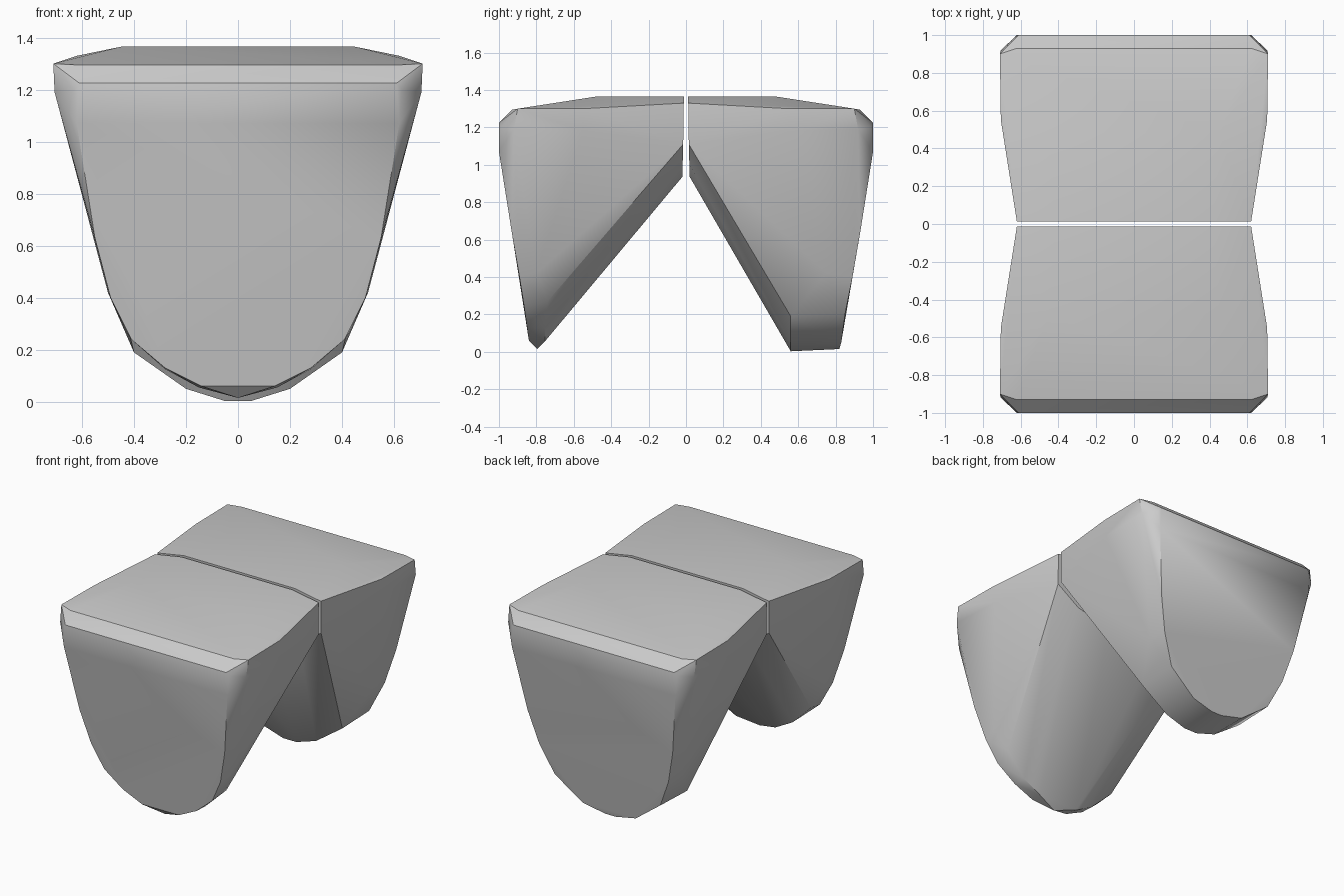
import bpy
import bmesh
import math

# Remove the default cube only
default_cube = bpy.data.objects.get("Cube")
if default_cube:
    bpy.data.objects.remove(default_cube, do_unlink=True)

# Single stone grey colour
grey = bpy.data.materials.new("stone_grey")
grey.use_nodes = True
tone = (0.6, 0.6, 0.6, 1.0)
grey.diffuse_color = tone
shader = next(n for n in grey.node_tree.nodes if n.type == 'BSDF_PRINCIPLED')
shader.inputs["Base Color"].default_value = tone
shader.inputs["Roughness"].default_value = 0.7

# Half cross-sections as (half width, distance from the seam, height)
crown = [(0.42, 0.012, 1.365), (0.45, 0.48, 1.365)]
shoulder = [(0.62, 0.012, 1.33), (0.705, 0.55, 1.3),
            (0.71, 0.9, 1.3), (0.62, 0.93, 1.295)]
outer_rim = [(0.61, 1.0, 1.225), (0.63, 0.99, 1.2), (0.705, 0.92, 1.19),
             (0.7, 0.55, 1.18), (0.62, 1.0, 1.07)]
outer_face = [(0.55, 0.93, 0.63), (0.49, 0.89, 0.4)]
seam_face = [(0.62, 0.015, 1.11), (0.45, 0.018, 1.0), (0.2, 0.02, 0.935)]
body = crown + shoulder + outer_rim + outer_face + seam_face

# Front leg narrows to a rounded edge; back leg ends in a flat sole
front_foot = [(0.5, 0.8, 0.42), (0.43, 0.74, 0.27), (0.41, 0.865, 0.24),
              (0.28, 0.85, 0.13), (0.14, 0.84, 0.06), (0.28, 0.755, 0.125),
              (0.15, 0.755, 0.055), (0.0, 0.795, 0.015)]
back_foot = [(0.5, 0.75, 0.42), (0.4, 0.56, 0.19), (0.4, 0.85, 0.2),
             (0.2, 0.56, 0.05), (0.2, 0.83, 0.05),
             (0.05, 0.56, 0.003), (0.04, 0.82, 0.015)]


def build_half(name, points, direction):
    """Wrap the mirrored section points in one convex solid."""
    bm = bmesh.new()
    for half_width, distance, height in points:
        for side in ({-1, 1} if half_width else {1}):
            bm.verts.new((side * half_width, direction * distance, height))
    hull = bmesh.ops.convex_hull(bm, input=bm.verts)
    inside = [v for v in hull["geom_interior"] if isinstance(v, bmesh.types.BMVert)]
    bmesh.ops.delete(bm, geom=inside, context='VERTS')
    # Join coplanar triangles into clean faces
    bmesh.ops.dissolve_limit(bm, angle_limit=math.radians(1),
                             verts=bm.verts, edges=bm.edges)
    bmesh.ops.recalc_face_normals(bm, faces=bm.faces)
    mesh = bpy.data.meshes.new(name)
    bm.to_mesh(mesh)
    bm.free()
    mesh.materials.append(grey)
    part = bpy.data.objects.new(name, mesh)
    bpy.context.collection.objects.link(part)

    # Soft shading with crisp main edges
    bpy.ops.object.select_all(action='DESELECT')
    part.select_set(True)
    bpy.context.view_layer.objects.active = part
    bpy.ops.object.shade_smooth_by_angle(angle=math.radians(35))
    return part


build_half("front_leg_block", body + front_foot, -1)
build_half("back_leg_block", body + back_foot, 1)
